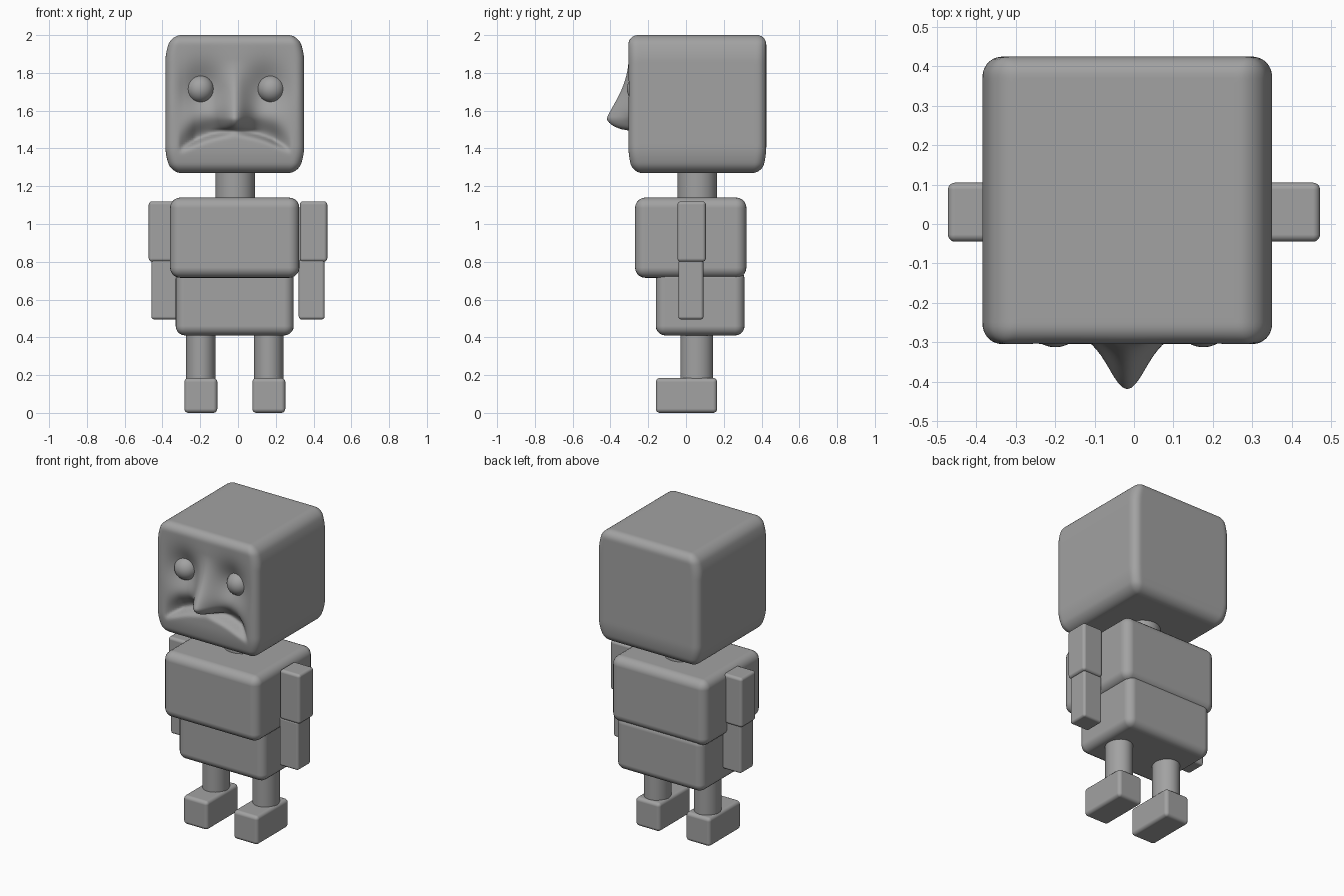
import bpy, bmesh, math
from mathutils import Vector

if "Cube" in bpy.data.objects:
    bpy.data.objects.remove(bpy.data.objects["Cube"], do_unlink=True)

grey = bpy.data.materials.new("plain_grey")
grey.use_nodes = True
grey.diffuse_color = (0.36, 0.36, 0.36, 1)
grey.node_tree.nodes["Principled BSDF"].inputs["Base Color"].default_value = (0.36, 0.36, 0.36, 1)

MID = -0.017  # the body's mirror line


def add_object(name, bm, location):
    mesh = bpy.data.meshes.new(name)
    bm.to_mesh(mesh)
    bm.free()
    mesh.materials.append(grey)
    mesh.shade_smooth()
    obj = bpy.data.objects.new(name, mesh)
    obj.location = location
    bpy.context.collection.objects.link(obj)
    return obj


def rounded_box(name, xs, ys, zs, radius):
    bm = bmesh.new()
    bmesh.ops.create_cube(bm, size=1)
    bmesh.ops.scale(bm, vec=[b - a for a, b in (xs, ys, zs)], verts=bm.verts)
    obj = add_object(name, bm, [(a + b) / 2 for a, b in (xs, ys, zs)])
    bevel = obj.modifiers.new("round_edges", 'BEVEL')
    bevel.width = radius
    bevel.segments = 5
    bevel.harden_normals = True
    return obj


def post(name, x, y, rx, ry, z0, z1):
    bm = bmesh.new()
    bmesh.ops.create_cone(bm, cap_ends=True, segments=32, radius1=1, radius2=1, depth=z1 - z0)
    bmesh.ops.scale(bm, vec=(rx, ry, 1), verts=bm.verts)
    obj = add_object(name, bm, (x, y, (z0 + z1) / 2))
    bpy.ops.object.select_all(action='DESELECT')
    bpy.context.view_layer.objects.active = obj
    obj.select_set(True)
    bpy.ops.object.shade_smooth_by_angle(angle=math.radians(40))


def bell(v, width):
    return math.exp(-0.5 * (v / width) ** 2)


def clamp(v):
    return max(0.0, min(1.0, v))


def face_relief(u, z):
    """Outward height of the face at offset u from the middle and height z."""
    a = abs(u)
    # Nose: a ridge swelling downwards to a blunt tip
    tip = 1.56
    if z >= tip:
        t = clamp((1.87 - z) / 0.31)
        nose = 0.125 * t ** 1.7
    else:
        t = 1.0
        nose = 0.125 * math.sqrt(clamp(1 - ((tip - z) / 0.065) ** 2))
    height = nose * bell(u, 0.035 + 0.02 * t)
    # Eye sockets
    height -= 0.06 * bell(a - 0.165, 0.07) * bell(z - 1.715, 0.085)
    # Frowning mouth: hollow above a drooping lip line
    d = z - (1.495 - 1.1 * u * u)
    hollow = bell(d, 0.055) if d > 0 else bell(d, 0.014)
    mouth = 0.075 * hollow * clamp((0.3 - a) / 0.09)
    height -= mouth * (1 - 0.75 * bell(u, 0.04))
    return height * clamp((0.35 - a) / 0.07)


# Head: dense rounded block with a sculpted front
half = Vector((0.3675, 0.365, 0.365))
centre = Vector((MID, 0.06, 1.635))
r = 0.05
bm = bmesh.new()
bmesh.ops.create_cube(bm, size=2)
bmesh.ops.subdivide_edges(bm, edges=bm.edges[:], cuts=65, use_grid_fill=True)
for v in bm.verts:
    front = v.co.y < -0.999
    p = Vector([c * h for c, h in zip(v.co, half)])
    core = Vector([max(r - h, min(h - r, c)) for c, h in zip(p, half)])
    p = core + (p - core).normalized() * r
    # Draw the sides in near the top, and all round near the bottom
    pull = clamp((abs(p.z) - 0.22) / 0.145) ** 2
    p.x *= 1 - 0.1 * pull
    if p.z < 0:
        p.y *= 1 - 0.07 * pull
    if front:
        p.y -= face_relief(p.x, p.z + centre.z)
    v.co = p
add_object("head", bm, centre)

# Neck, chest and belly
post("neck", -0.015, 0.06, 0.105, 0.105, 1.1, 1.32)
rounded_box("chest", (-0.36, 0.325), (-0.27, 0.32), (0.715, 1.14), 0.055)
rounded_box("belly", (-0.33, 0.295), (-0.16, 0.31), (0.41, 0.76), 0.05)

# Paired parts
for side, s in (("left", 1), ("right", -1)):
    bm = bmesh.new()
    bmesh.ops.create_uvsphere(bm, u_segments=32, v_segments=20, radius=0.073)
    add_object(side + "_eye", bm, (-0.012 + s * 0.188, -0.24, 1.715))

    def span(c, w):
        return c - w / 2, c + w / 2

    rounded_box(side + "_upper_arm", span(s * 0.4, 0.145), (-0.045, 0.105), (0.8, 1.12), 0.018)
    rounded_box(side + "_forearm", span(s * 0.39, 0.137), (-0.04, 0.092), (0.495, 0.81), 0.015)
    leg_x = MID + s * 0.18
    post(side + "_leg", leg_x, 0.057, 0.078, 0.087, 0.15, 0.45)
    rounded_box(side + "_foot", span(leg_x, 0.175), (-0.16, 0.165), (0, 0.185), 0.022)
